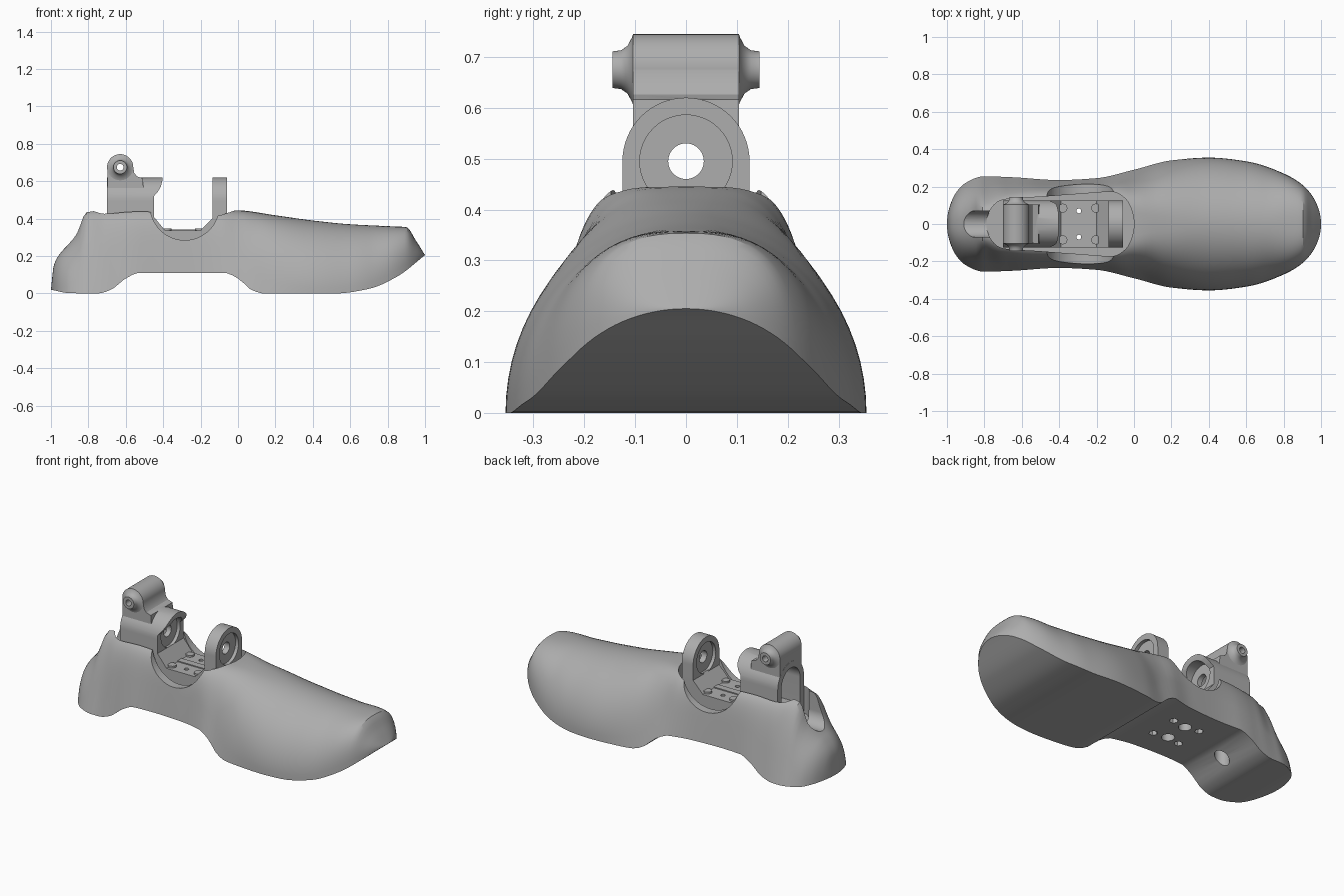
import bpy, bmesh, math
from mathutils import Vector

old = bpy.data.objects.get("Cube")
if old:
    bpy.data.objects.remove(old, do_unlink=True)

grey = bpy.data.materials.new("plain grey")
grey.use_nodes = True
COLOUR = (0.42, 0.42, 0.42, 1)
grey.diffuse_color = COLOUR
for node in grey.node_tree.nodes:
    if node.type == 'BSDF_PRINCIPLED':
        node.inputs["Base Color"].default_value = COLOUR


# ---- helpers ----
def loft(name, rings):
    """Closed skin through rings of equal point count."""
    bm = bmesh.new()
    loops = [[bm.verts.new(p) for p in ring] for ring in rings]
    n = len(loops[0])
    for a, b in zip(loops, loops[1:]):
        for i in range(n):
            j = (i + 1) % n
            bm.faces.new((a[i], a[j], b[j], b[i]))
    bm.faces.new(loops[0])
    bm.faces.new(loops[-1])
    bmesh.ops.remove_doubles(bm, verts=bm.verts[:], dist=1e-5)
    bmesh.ops.recalc_face_normals(bm, faces=bm.faces[:])
    mesh = bpy.data.meshes.new(name)
    bm.to_mesh(mesh)
    bm.free()
    mesh.materials.append(grey)
    obj = bpy.data.objects.new(name, mesh)
    bpy.context.scene.collection.objects.link(obj)
    return obj


def place(pts, axis, t):
    if axis == 'x':
        return [Vector((t, a, b)) for a, b in pts]
    if axis == 'y':
        return [Vector((a, t, b)) for a, b in pts]
    return [Vector((a, b, t)) for a, b in pts]


def extrude(name, pts, axis, lo, hi):
    return loft(name, [place(pts, axis, lo), place(pts, axis, hi)])


def circle(a, b, r, n=40):
    return [(a + r * math.cos(math.tau * i / n), b + r * math.sin(math.tau * i / n))
            for i in range(n)]


def arch(r, centre, bottom, n=32):
    """Round-topped upright profile."""
    top = [(r * math.cos(math.pi * i / n), centre + r * math.sin(math.pi * i / n))
           for i in range(n + 1)]
    return [(r, bottom)] + top + [(-r, bottom)]


def combine(obj, other, operation='DIFFERENCE'):
    mod = obj.modifiers.new("cut", 'BOOLEAN')
    mod.operation = operation
    mod.solver = 'EXACT'
    mod.object = other
    bpy.context.view_layer.update()
    bpy.context.view_layer.objects.active = obj
    bpy.ops.object.modifier_apply(modifier=mod.name)
    bpy.data.objects.remove(other, do_unlink=True)


def curve(table, x, rounded=False):
    """Monotone smooth interpolation; rounded works in angle so ends close round."""
    def key(v):
        return math.acos(max(-1, min(1, -v))) if rounded else v
    t = [key(p[0]) for p in table]
    v = [p[1] for p in table]
    d = [(v[i + 1] - v[i]) / (t[i + 1] - t[i]) for i in range(len(t) - 1)]
    m = [d[0]] + [2 * a * b / (a + b) if a * b > 0 else 0 for a, b in zip(d, d[1:])] + [d[-1]]
    k = key(x)
    i = 0
    while i < len(d) - 1 and k > t[i + 1]:
        i += 1
    h = t[i + 1] - t[i]
    s = max(0, min(1, (k - t[i]) / h))
    return ((1 + 2 * s) * (1 - s) ** 2 * v[i] + s * (1 - s) ** 2 * h * m[i]
            + s * s * (3 - 2 * s) * v[i + 1] + s * s * (s - 1) * h * m[i + 1])


# ---- foot shell: sections lofted from heel to toe ----
WIDTH = [(-1, 0), (-.98, .11), (-.95, .17), (-.9, .22), (-.8, .255), (-.65, .25), (-.4, .235),
         (-.2, .245), (0, .29), (.2, .34), (.4, .355), (.6, .335), (.8, .27), (.9, .21),
         (.95, .155), (1, 0)]
BOTTOM = [(-1, .02), (-.9, .002), (-.75, 0), (-.68, .02), (-.6, .08), (-.53, .11), (-.07, .11),
          (0, .08), (.08, .015), (.14, 0), (.52, 0), (.7, .025), (.85, .09), (1, .205)]
TOP = [(-1, .02), (-.985, .15), (-.95, .215), (-.91, .26), (-.86, .33), (-.81, .44), (-.5, .455),
       (0, .445), (.2, .418), (.4, .39), (.6, .37), (.8, .36), (.9, .355), (.95, .285), (1, .205)]
POWER = [(-1, 2.4), (-.9, 2.8), (-.8, 5), (-.4, 6), (-.05, 5), (.12, 2.8), (.4, 2), (.7, 2.1),
         (.9, 2.6), (1, 2.4)]
TAPER = [(-1, .1), (-.9, .3), (-.81, .52), (-.7, .35), (-.3, .21), (-.1, .26), (0, .36),
         (.15, .2), (.4, 0), (1, 0)]


def section(x, n=36):
    w, zb, zt = curve(WIDTH, x, True), curve(BOTTOM, x), curve(TOP, x)
    e, taper = 2 / curve(POWER, x), curve(TAPER, x)
    ring = []
    for i in range(n + 1):
        c, s = math.cos(math.pi * i / n), max(0, math.sin(math.pi * i / n))
        h = s ** e if 0 < i < n else 0
        y = math.copysign(abs(c) ** e, c) * w * (1 - taper * h)
        ring.append(Vector((x, y, zb + (zt - zb) * h)))
    return ring


STEPS = 100
shell = loft("foot_shell", [section(-math.cos(math.pi * i / STEPS)) for i in range(STEPS + 1)])

# ankle opening
OPENING = [(-1, 0), (-.77, .13), (-.27, .145), (.24, .16), (.7, .172), (.87, .14), (1, 0)]
us = [-math.cos(math.pi * i / 40) for i in range(41)]
half = [(.395 * u - .395, curve(OPENING, u, True)) for u in us]
outline = half + [(x, -y) for x, y in half[-2:0:-1]]
combine(shell, extrude("opening_cutter", outline, 'z', .26, .7))
# side scoops and heel slot
combine(shell, extrude("scoop_cutter", circle(-.285, .47, .185, 64), 'y', -.5, .5))
slot = [(y, .66 - z) for y, z in arch(.07, .33, 0)]
combine(shell, extrude("slot_cutter", slot, 'x', -1.1, -.7))
# heel hole and sole bores
combine(shell, extrude("heel_hole_cutter", circle(-.61, 0, .04), 'z', -.05, .16))
SCREWS = [(x, y) for x in (-.38, -.205) for y in (-.085, .085)]
PINS = [(-.295, -.07), (-.295, .07)]
for x, y in SCREWS:
    combine(shell, extrude("bore_cutter", circle(x, y, .024, 6), 'z', .05, .18))
for x, y in PINS:
    combine(shell, extrude("bore_cutter", circle(x, y, .036, 24), 'z', .05, .17))
    combine(shell, extrude("pin_cutter", circle(x, y, .013, 16), 'z', .05, .4))

# ---- ankle bracket: base with chamfered corners ----
base = extrude("bracket_base", [(-.7, .25), (-.06, .25), (-.06, .4), (-.13, .41), (-.2, .337),
                                (-.39, .337), (-.45, .41), (-.5, .4), (-.5, .337), (-.7, .337)],
               'y', -.125, .125)
for x, y in PINS:
    combine(base, extrude("pin_cutter", circle(x, y, .013, 16), 'z', .2, .4))
extrude("centre_rib", [(-.39, -.02), (-.2, -.02), (-.2, .02), (-.39, .02)], 'z', .33, .343)
for x, y in SCREWS:
    extrude("screw_head", circle(x, y, .024, 16), 'z', .33, .348)

# front bearing plate
AXLE = .495
plate = extrude("front_bearing_plate", arch(.125, AXLE, .27), 'x', -.135, -.06)
for lo, hi in ((-.2, -.115), (-.08, 0)):
    combine(plate, extrude("recess_cutter", circle(0, AXLE, .091, 48), 'x', lo, hi))
combine(plate, extrude("axle_cutter", circle(0, AXLE, .035), 'x', -.2, 0))

# rear post with neck, front undercut, rear tunnel and axle hole
post = extrude("rear_post", arch(.125, AXLE, .27), 'x', -.7, -.405)
neck = extrude("neck", [(-.699, .5), (-.699, .675), (-.56, .675), (-.555, .645), (-.54, .626),
                        (-.51, .616), (-.5, .5)], 'y', -.104, .104)
combine(post, neck, 'UNION')
combine(post, extrude("undercut_cutter", [(-.45, .2), (-.45, .52), (-.43, .542), (-.413, .57),
                                          (-.404, .605), (-.3, .605), (-.3, .2)], 'y', -.3, .3))
combine(post, extrude("tunnel_cutter", arch(.088, AXLE, .337), 'x', -.8, -.5))
combine(post, extrude("recess_cutter", circle(0, AXLE, .091, 48), 'x', -.47, -.35))
combine(post, extrude("axle_cutter", circle(0, AXLE, .035), 'x', -.6, -.35))

# hinge barrel with flared end bosses
HX, HZ = -.63, .675
ends = [(.145, .036), (.128, .038), (.115, .047), (.106, .064), (.104, .07)]
steps = [(-y, r) for y, r in ends] + ends[::-1]
barrel = loft("hinge_barrel", [place(circle(HX, HZ, r, 48), 'y', y) for y, r in steps])
for part in (barrel, post):
    combine(part, extrude("pin_cutter", circle(HX, HZ, .018, 24), 'y', -.3, .3))

# smooth shading with sharp edges kept
for obj in bpy.context.scene.objects:
    obj.select_set(obj.type == 'MESH')
bpy.context.view_layer.objects.active = shell
bpy.ops.object.shade_smooth_by_angle(angle=math.radians(30))
